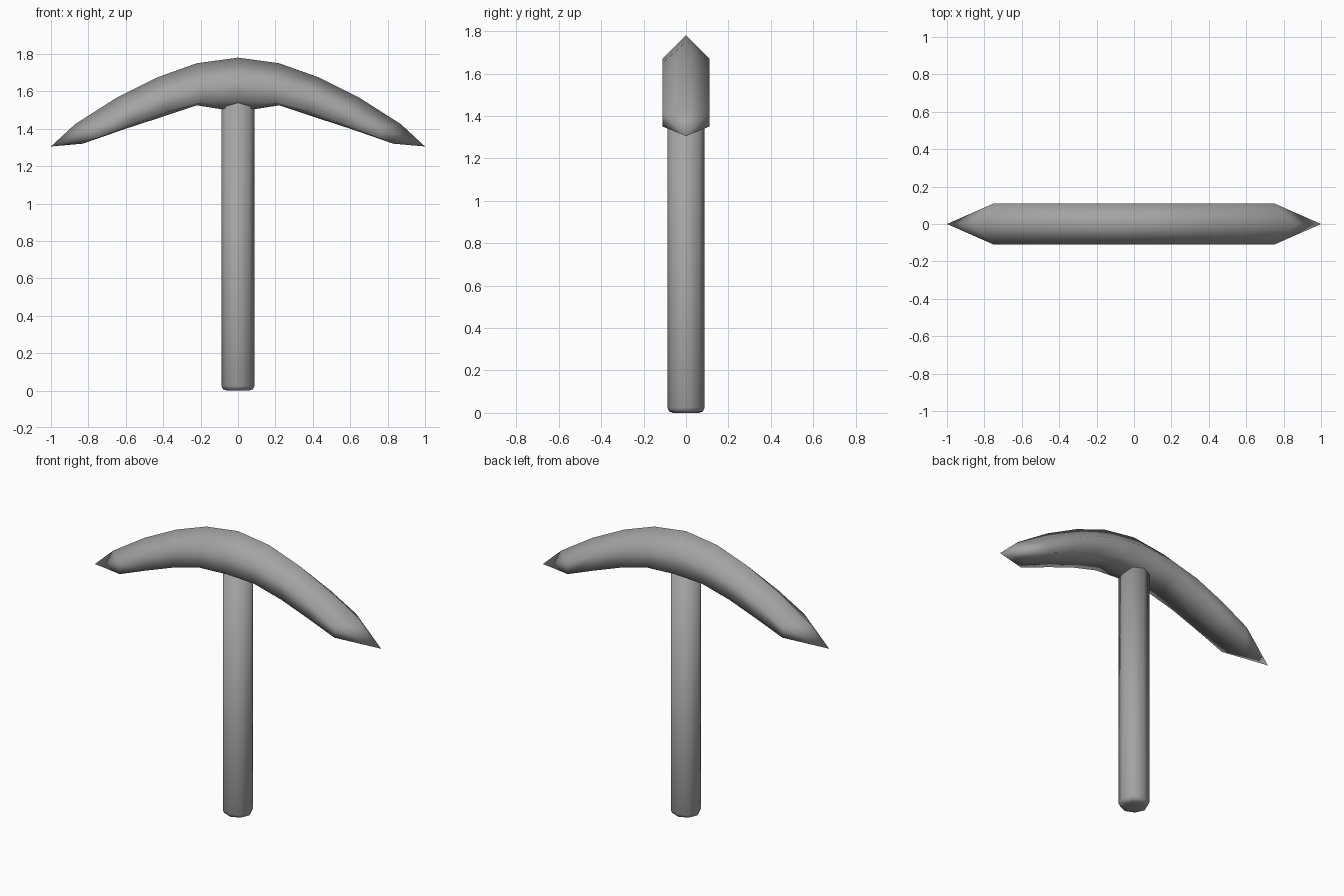
import bpy, bmesh

cube = bpy.data.objects.get("Cube")
if cube:
    bpy.data.objects.remove(cube)

# Single grey material
grey = bpy.data.materials.new("grey")
grey.use_nodes = True
COLOUR = (0.37, 0.37, 0.37, 1)
grey.diffuse_color = COLOUR
grey.node_tree.nodes["Principled BSDF"].inputs["Base Color"].default_value = COLOUR


def finish(name, bm):
    """Turn a bmesh into a smooth-shaded grey object."""
    bmesh.ops.recalc_face_normals(bm, faces=bm.faces)
    for face in bm.faces:
        face.smooth = True
    mesh = bpy.data.meshes.new(name)
    bm.to_mesh(mesh)
    bm.free()
    mesh.materials.append(grey)
    obj = bpy.data.objects.new(name, mesh)
    bpy.context.collection.objects.link(obj)
    return obj


# Handle: eight-sided shaft with a bevelled foot
HANDLE_TOP = 1.58
bm = bmesh.new()
bmesh.ops.create_cone(bm, cap_ends=True, segments=8, radius1=0.088,
                      radius2=0.088, depth=HANDLE_TOP)
bmesh.ops.translate(bm, verts=bm.verts, vec=(0, 0, HANDLE_TOP / 2))
foot = [e for e in bm.edges if all(v.co.z < 0.01 for v in e.verts)]
bmesh.ops.bevel(bm, geom=foot, offset=0.025, segments=2, profile=0.5,
                affect='EDGES')
finish("handle", bm)

# Head: one half as six-sided rings along the arc, closed to a point
# ring = ridge x, ridge z, side x, side top z, side low z, keel x, keel z
HALF_WIDTH = 0.11
rings = [
    (0.00, 1.78, 0.00, 1.67, 1.55, 0.00, 1.49),
    (0.22, 1.75, 0.19, 1.65, 1.54, 0.22, 1.525),
    (0.43, 1.675, 0.38, 1.60, 1.49, 0.40, 1.465),
    (0.65, 1.565, 0.57, 1.515, 1.42, 0.60, 1.40),
    (0.87, 1.425, 0.75, 1.415, 1.35, 0.83, 1.32),
]
bm = bmesh.new()
loops = []
for ridge_x, ridge_z, side_x, high, low, keel_x, keel_z in rings:
    w = HALF_WIDTH
    points = [(ridge_x, 0, ridge_z), (side_x, w, high), (side_x, w, low),
              (keel_x, 0, keel_z), (side_x, -w, low), (side_x, -w, high)]
    loops.append([bm.verts.new(p) for p in points])
for a, b in zip(loops, loops[1:]):
    for i in range(6):
        j = (i + 1) % 6
        bm.faces.new((a[i], a[j], b[j], b[i]))
tip = bm.verts.new((1, 0, 1.305))
for i in range(6):
    bm.faces.new((loops[-1][i], loops[-1][(i + 1) % 6], tip))
head = finish("pick_head", bm)
mirror = head.modifiers.new("mirror", 'MIRROR')
mirror.use_axis[0] = True
mirror.use_clip = True
